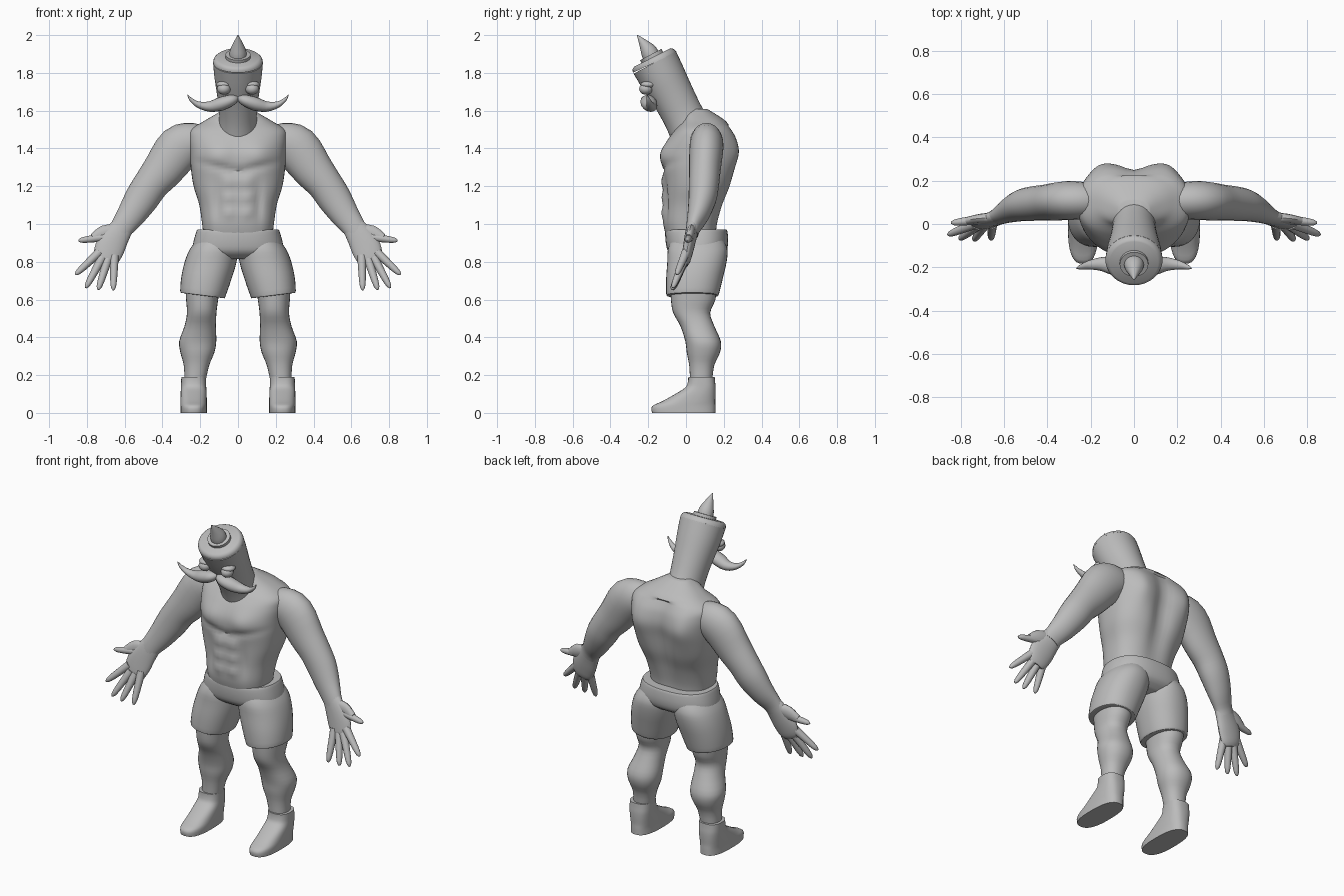
import bpy, bmesh, math
from mathutils import Vector

cube = bpy.data.objects.get("Cube")
if cube:
    bpy.data.objects.remove(cube, do_unlink=True)

clay = bpy.data.materials.new("clay grey")
clay.use_nodes = True
GREY = (0.5, 0.5, 0.5, 1)
clay.diffuse_color = GREY
clay.node_tree.nodes["Principled BSDF"].inputs["Base Color"].default_value = GREY


def finish(name, bm, mirror=False, angle=40):
    bmesh.ops.recalc_face_normals(bm, faces=bm.faces)
    mesh = bpy.data.meshes.new(name)
    bm.to_mesh(mesh)
    bm.free()
    mesh.materials.append(clay)
    obj = bpy.data.objects.new(name, mesh)
    bpy.context.collection.objects.link(obj)
    bpy.ops.object.select_all(action='DESELECT')
    obj.select_set(True)
    bpy.context.view_layer.objects.active = obj
    bpy.ops.object.shade_smooth_by_angle(angle=math.radians(angle))
    if mirror:
        obj.modifiers.new("mirror", 'MIRROR').use_mirror_merge = False
    return obj


def smooth_rows(rows, steps):
    """Catmull-Rom interpolation between rows of numbers."""
    out = []
    for i in range(len(rows) - 1):
        quad = [rows[max(0, min(len(rows) - 1, i + k))] for k in (-1, 0, 1, 2)]
        for s in range(steps):
            t = s / steps
            out.append([0.5 * (2 * b + (c - a) * t + (2 * a - 5 * b + 4 * c - d) * t * t
                               + (3 * b - a - 3 * c + d) * t ** 3) for a, b, c, d in zip(*quad)])
    out.append(rows[-1])
    return out


def skin(bm, rings):
    loops = [[bm.verts.new(p) for p in ring] for ring in rings]
    n = len(loops[0])
    for a, b in zip(loops, loops[1:]):
        for i in range(n):
            bm.faces.new((a[i], a[(i + 1) % n], b[(i + 1) % n], b[i]))
    bm.faces.new(loops[0])
    bm.faces.new(loops[-1])


def oval(n, power):
    for i in range(n):
        a = 2 * math.pi * i / n
        c, s = math.cos(a), math.sin(a)
        yield (math.copysign(abs(c) ** (2 / power), c), math.copysign(abs(s) ** (2 / power), s))


def stack(bm, rows, n=28, power=2.2, steps=3, shape=None):
    """Level rings; rows are x, y, z, x radius, y radius."""
    rings = []
    for x, y, z, rx, ry in smooth_rows(rows, steps):
        ring = [Vector((x + rx * c, y + ry * s, z)) for c, s in oval(n, power)]
        rings.append([shape(p) for p in ring] if shape else ring)
    skin(bm, rings)


def limb(bm, rows, side=(0, 1, 0), n=16, steps=3):
    """Tube square to its path; rows are x, y, z, radius across, radius along side."""
    rows = smooth_rows(rows, steps)
    pts = [Vector(r[:3]) for r in rows]
    rings = []
    for i, r in enumerate(rows):
        t = (pts[min(i + 1, len(pts) - 1)] - pts[max(i - 1, 0)]).normalized()
        v = Vector(side)
        v = (v - t * v.dot(t)).normalized()
        u = v.cross(t)
        rings.append([pts[i] + u * r[3] * c + v * r[4] * s for c, s in oval(n, 2)])
    skin(bm, rings)


def bump(d, width):
    return math.exp(-(d / width) ** 2)


# Muscle relief on the torso: pecs, abdominal blocks and spine groove
def muscles(p):
    x, z = abs(p.x), p.z
    if p.y < 0.05:
        front = min(1, (0.05 - p.y) / 0.1)
        push = 0.022 * bump(x - 0.11, 0.08) * bump(z - 1.37, 0.07)
        push -= 0.014 * bump(z - 1.275 - 0.25 * x, 0.02) * bump(x, 0.2)
        for level in (1.22, 1.14, 1.06):
            push += 0.012 * bump(x - 0.045, 0.032) * bump(z - level, 0.03)
        push -= 0.012 * bump(x - 0.11, 0.02) * bump(z - 1.12, 0.1)
        p.y -= push * front
    elif z < 1.52:
        p.y -= 0.035 * bump(x, 0.06) * bump(z - 1.3, 0.25)
        p.y += 0.02 * bump(x - 0.16, 0.06) * bump(z - 1.38, 0.12)
    return p


bm = bmesh.new()
stack(bm, [(0, .03, .92, .18, .13), (0, .025, 1.0, .19, .145), (0, .04, 1.1, .205, .16),
           (0, .06, 1.2, .235, .18), (0, .07, 1.3, .25, .195), (0, .08, 1.38, .255, .2),
           (0, .088, 1.45, .26, .18), (0, .093, 1.5, .25, .15), (0, .095, 1.545, .18, .115),
           (0, .075, 1.58, .12, .085), (0, .06, 1.61, .07, .05)],
      n=72, power=2.5, steps=5, shape=muscles)
finish("torso", bm)

# Head: leaning tapered column with a rounded rim
bm = bmesh.new()
limb(bm, [(0, .07, 1.41, .12, .13), (0, .0, 1.545, .1, .11), (0, -.06, 1.66, .108, .112),
          (0, -.12, 1.77, .124, .122), (0, -.165, 1.855, .132, .127)], n=40)
limb(bm, [(0, -.165, 1.855, .132, .127), (0, -.173, 1.872, .127, .122),
          (0, -.178, 1.882, .112, .108)], n=40, steps=2)
finish("head", bm)

# Horn on a low round base
bm = bmesh.new()
limb(bm, [(0, -.178, 1.88, .066, .064), (0, -.187, 1.897, .066, .064)], n=28, steps=1)
limb(bm, [(0, -.185, 1.89, .046, .046), (0, -.2, 1.92, .042, .042),
          (0, -.228, 1.96, .023, .023), (0, -.258, 2.0, .002, .002)], n=20)
finish("horn", bm)

# Eyes with heavy lids
bm = bmesh.new()
for y, z, r, flat in ((-.212, 1.715, .036, .85), (-.2, 1.738, .04, .5)):
    made = bmesh.ops.create_uvsphere(bm, u_segments=20, v_segments=12, radius=r)["verts"]
    for v in made:
        v.co.z *= flat
        v.co += Vector((.075, y, z))
finish("eyes", bm, mirror=True)

# Moustache
bm = bmesh.new()
limb(bm, [(.008, -.19, 1.665, .015, .02), (.035, -.2, 1.655, .03, .04),
          (.09, -.195, 1.636, .036, .042), (.15, -.185, 1.622, .028, .032),
          (.21, -.19, 1.632, .017, .02), (.25, -.2, 1.66, .009, .01),
          (.266, -.205, 1.684, .002, .002)])
finish("moustache", bm, mirror=True)

# Arms
bm = bmesh.new()
limb(bm, [(.16, .1, 1.42, .08, .07), (.23, .108, 1.43, .105, .085), (.31, .108, 1.4, .122, .09),
          (.395, .1, 1.29, .108, .084), (.46, .095, 1.21, .094, .08),
          (.51, .087, 1.135, .09, .074), (.565, .065, 1.05, .076, .058),
          (.612, .04, .985, .062, .04), (.635, .03, .945, .058, .034)], n=24)
finish("arm", bm, mirror=True)

# Hands: palm, thumb and four fingers
bm = bmesh.new()
limb(bm, [(.605, .04, .995, .058, .036), (.645, .025, .935, .07, .032),
          (.68, .012, .87, .078, .029), (.7, .0, .81, .066, .024), (.708, -.005, .785, .045, .014)], n=20)
fingers = [((.655, .0, .83), (.66, -.07, .65)), ((.69, -.005, .81), (.74, -.075, .652)),
           ((.72, -.005, .82), (.806, -.07, .662)), ((.735, .0, .85), (.86, -.05, .732)),
           ((.67, .025, .935), (.845, .005, .912))]
for base, tip in fingers:
    a, b = Vector(base), Vector(tip)
    limb(bm, [(*a.lerp(b, t), r, r) for t, r in
              ((0, .024), (.35, .021), (.7, .018), (.92, .013), (1, .004))], n=12, steps=2)
limb(bm, [(.64, .03, .97, .03, .025), (.71, .025, .95, .042, .022), (.77, .015, .925, .022, .018)], n=12)
finish("hand", bm, mirror=True)

# Shorts: waist and hips, then two flared legs
bm = bmesh.new()
stack(bm, [(0, .055, .97, .215, .16), (0, .055, .955, .222, .165), (0, .058, .9, .237, .165),
           (0, .058, .85, .24, .15), (0, .055, .815, .2, .1)], n=48, power=2.4)
finish("shorts_hips", bm)
bm = bmesh.new()
stack(bm, [(.115, .06, .93, .09, .13), (.128, .062, .87, .125, .157), (.145, .058, .8, .137, .157),
           (.168, .045, .72, .132, .15), (.186, .035, .645, .12, .14), (.186, .035, .635, .114, .134)], n=36,
      shape=lambda p: Vector((p.x, p.y, p.z - .12 * (.3 - p.x) * max(0, .8 - p.z) / .16)))
finish("shorts_leg", bm, mirror=True)

# Legs with knees and calves
bm = bmesh.new()
stack(bm, [(.185, .04, .7, .095, .125), (.19, .038, .6, .085, .118), (.192, .03, .53, .078, .098),
           (.2, .06, .46, .083, .09), (.213, .09, .38, .098, .094), (.215, .092, .32, .09, .088),
           (.22, .083, .25, .067, .066), (.228, .08, .16, .055, .058)], n=28)
finish("leg", bm, mirror=True)

# Boots: flat soles, long toes and an upright cuff
bm = bmesh.new()
stack(bm, [(.235, -.012, 0, .07, .168), (.235, -.012, .035, .07, .168), (.235, .015, .062, .07, .14),
           (.235, .05, .1, .069, .107), (.235, .077, .135, .067, .08), (.235, .082, .165, .066, .072),
           (.235, .082, .19, .065, .07)], n=36, power=2.6)
finish("boot", bm, mirror=True)
